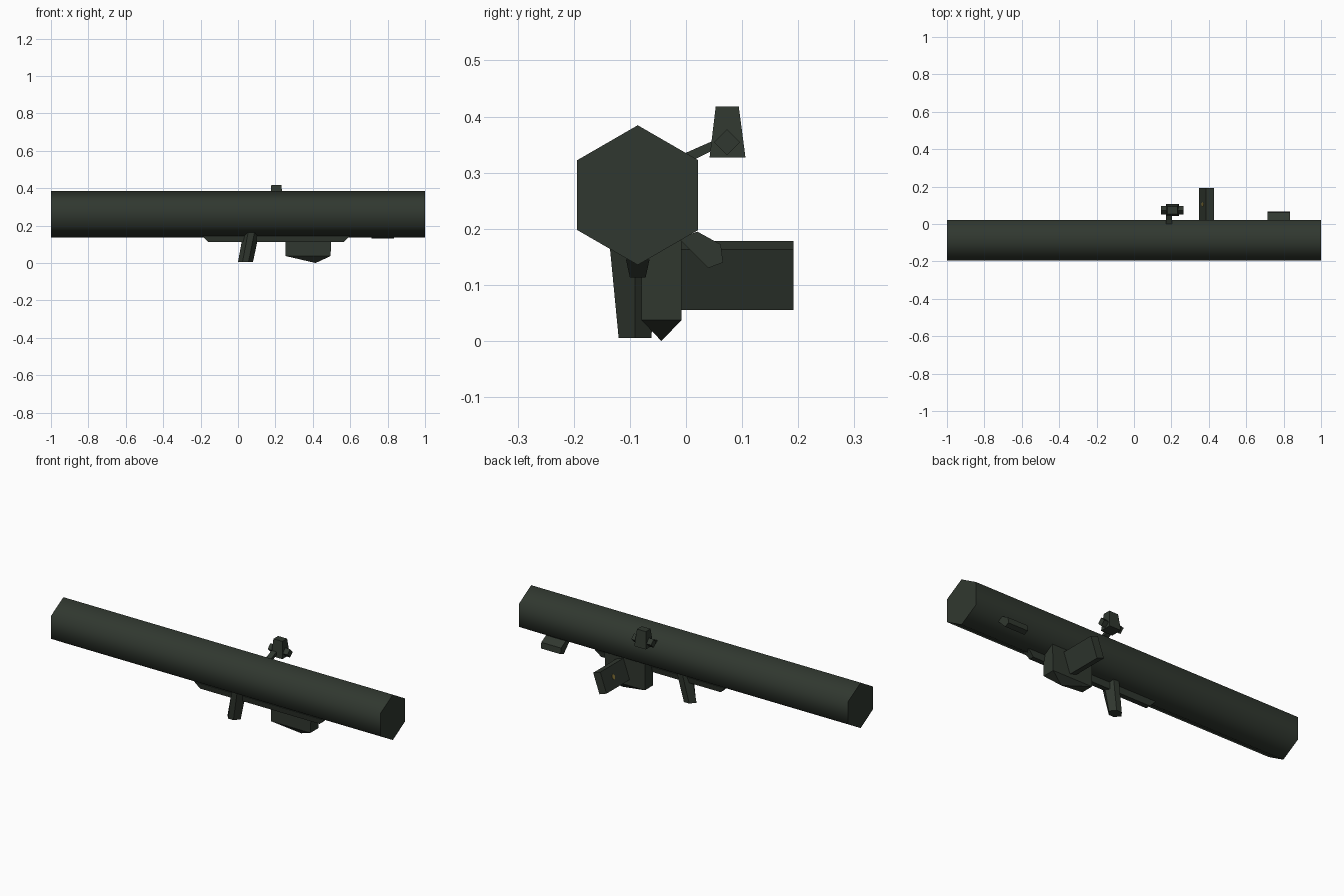
import bpy, bmesh, math
from mathutils import Vector

old = bpy.data.objects.get("Cube")
if old:
    bpy.data.objects.remove(old, do_unlink=True)


def material(name, rgb):
    m = bpy.data.materials.new(name)
    m.use_nodes = True
    m.diffuse_color = (*rgb, 1)
    m.node_tree.nodes["Principled BSDF"].inputs["Base Color"].default_value = (*rgb, 1)
    return m


GREEN = material("dark olive green", (0.03, 0.039, 0.029))
OCHRE = material("ochre", (0.3, 0.22, 0.05))


def loft(name, rings, mat=GREEN, smooth=None):
    """Closed solid through rings of equal point count; a one-point last ring is an apex."""
    bm = bmesh.new()
    vs = [[bm.verts.new(p) for p in ring] for ring in rings]
    n = len(vs[0])
    for a, b in zip(vs, vs[1:]):
        for i in range(n):
            j = (i + 1) % n
            if len(b) == 1:
                bm.faces.new((a[i], a[j], b[0]))
            else:
                bm.faces.new((a[i], a[j], b[j], b[i]))
    bm.faces.new(vs[0])
    if len(vs[-1]) > 2:
        bm.faces.new(vs[-1])
    bmesh.ops.recalc_face_normals(bm, faces=bm.faces)
    me = bpy.data.meshes.new(name)
    bm.to_mesh(me)
    bm.free()
    me.materials.append(mat)
    if smooth:
        me.shade_smooth()
        me.set_sharp_from_angle(angle=math.radians(smooth))
    ob = bpy.data.objects.new(name, me)
    bpy.context.collection.objects.link(ob)
    return ob


def prism_x(name, yz, x0, x1, **kw):
    return loft(name, [[(x, y, z) for y, z in yz] for x in (x0, x1)], **kw)


def prism_y(name, xz, y0, y1, **kw):
    return loft(name, [[(x, y, z) for x, z in xz] for y in (y0, y1)], **kw)


def rect(x0, x1, y0, y1, z):
    return [(x0, y0, z), (x1, y0, z), (x1, y1, z), (x0, y1, z)]


# Main six-sided tube
CY, CZ, R = -0.086, 0.26, 0.1245
hexagon = [(CY + R * math.sin(k * math.pi / 3), CZ + R * math.cos(k * math.pi / 3))
           for k in range(6)]
prism_x("main_tube", hexagon, -1, 1, smooth=70)

# Rail under the tube, with sloping ends
loft("under_rail", [rect(-0.19, 0.6, -0.107, -0.065, 0.145),
                    rect(-0.16, 0.565, -0.1, -0.072, 0.113)])


# Raked grip with a ridge along its front and back
def grip_ring(x0, x1, half, z, y=-0.091):
    s = (x1 - x0) * 0.3
    return [(x0, y, z), (x0 + s, y - half, z), (x1 - s, y - half, z),
            (x1, y, z), (x1 - s, y + half, z), (x0 + s, y + half, z)]


loft("grip", [grip_ring(0.03, 0.115, 0.045, 0.17), grip_ring(0.0, 0.08, 0.029, 0.005)])

# Trigger housing box with a pointed underside
loft("housing_box", [rect(0.255, 0.5, -0.079, -0.008, 0.18),
                     rect(0.255, 0.495, -0.079, -0.008, 0.037), [(0.415, -0.044, 0)]])

# Tilted battery block sticking out of the back
corner = Vector((0.386, 0.178))
across = Vector((0.043, -0.015))
down = Vector((-0.038, -0.108))
prism_y("battery_block", [corner, corner + across, corner + across + down, corner + down],
        -0.03, 0.192)

# Small ochre marker on the battery block
side = Vector((down.x, 0, down.y)).normalized()
out = Vector((down.y, 0, -down.x)).normalized()
middle = Vector((corner.x, 0.105, corner.y)) + Vector((down.x, 0, down.y)) / 2
ring = [side * 0.014 * math.cos(a) + Vector((0, 0.011 * math.sin(a), 0))
        for a in (k * math.pi / 4 for k in range(8))]
loft("battery_marker", [[middle + p + out * d for p in ring] for d in (-0.001, 0.0015)],
     mat=OCHRE)

# Sight: arm, tapered body and diamond eyepiece
prism_x("sight_arm", [(-0.01, 0.331), (0.01, 0.321), (0.06, 0.346), (0.06, 0.362)],
        0.172, 0.202)
loft("sight_body", [rect(0.17, 0.24, 0.042, 0.106, 0.327),
                    rect(0.178, 0.232, 0.053, 0.094, 0.418)])
prism_x("sight_eyepiece", [(0.073, 0.331), (0.096, 0.354), (0.073, 0.377), (0.05, 0.354)],
        0.145, 0.265)

# Small five-sided bracket near the left end
prism_x("end_bracket", [(-0.012, 0.182), (0.02, 0.195), (0.062, 0.172),
                        (0.066, 0.14), (0.04, 0.13)], 0.715, 0.835)
